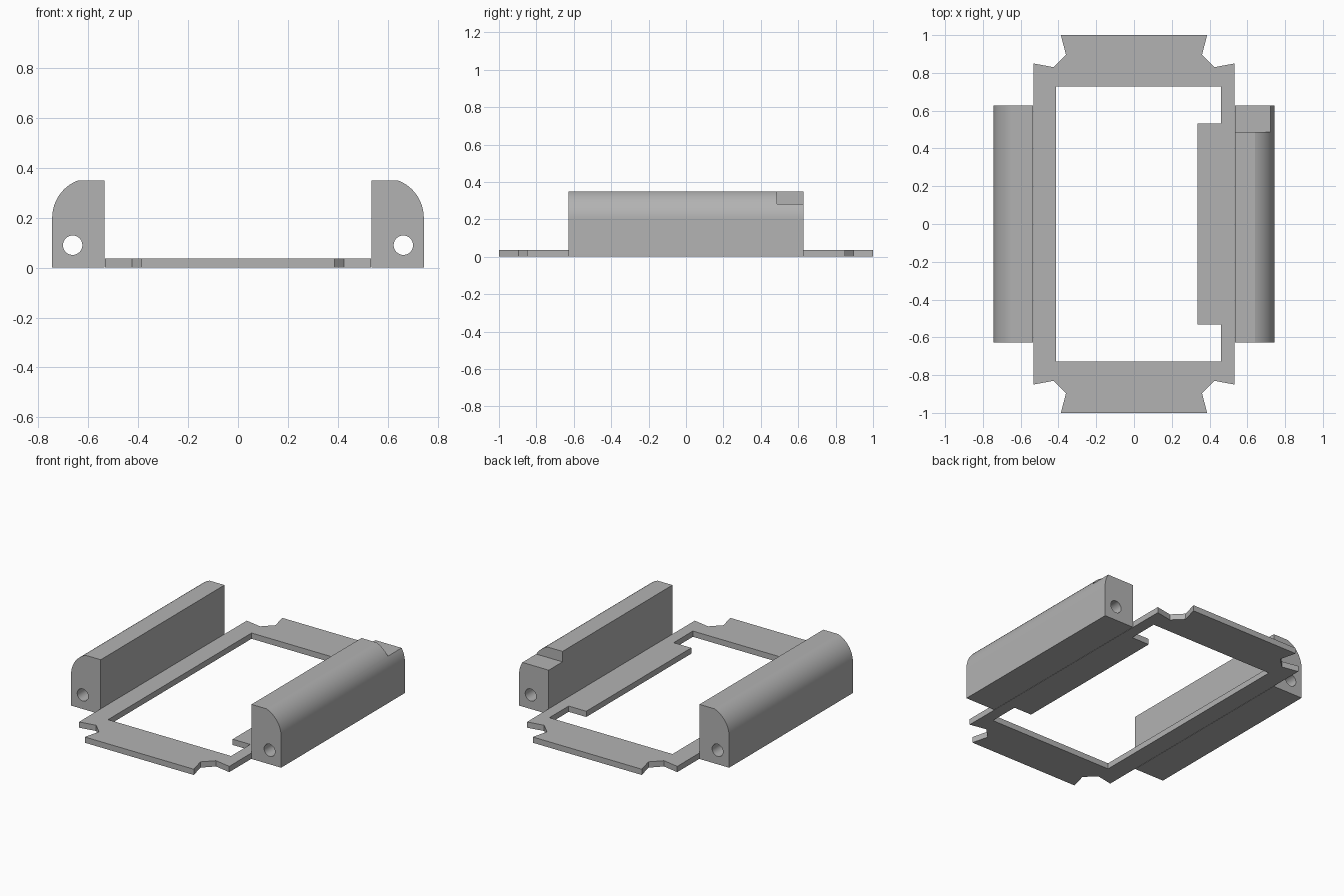
import bpy
import bmesh
import math
from mathutils import Vector

cube = bpy.data.objects.get("Cube")
if cube:
    bpy.data.objects.remove(cube, do_unlink=True)

GREY = (0.45, 0.45, 0.45, 1)
grey = bpy.data.materials.new("plain_grey")
grey.use_nodes = True
grey.diffuse_color = GREY
grey.node_tree.nodes["Principled BSDF"].inputs["Base Color"].default_value = GREY

PLATE_T = 0.037
RAIL_Y = 0.627
RAIL_IN, RAIL_OUT, RAIL_TOP = 0.535, 0.745, 0.35


def prism(name, points, direction):
    """Extrude a flat outline along a direction into a closed solid."""
    bm = bmesh.new()
    face = bm.faces.new([bm.verts.new(p) for p in points])
    result = bmesh.ops.extrude_face_region(bm, geom=[face])
    moved = [v for v in result["geom"] if isinstance(v, bmesh.types.BMVert)]
    bmesh.ops.translate(bm, vec=Vector(direction), verts=moved)
    bmesh.ops.recalc_face_normals(bm, faces=bm.faces)
    mesh = bpy.data.meshes.new(name)
    bm.to_mesh(mesh)
    bm.free()
    obj = bpy.data.objects.new(name, mesh)
    bpy.context.collection.objects.link(obj)
    mesh.materials.append(grey)
    return obj


def cut(obj, cutter):
    """Subtract the cutter and discard it."""
    cutter.hide_render = True
    mod = obj.modifiers.new("cut", "BOOLEAN")
    mod.operation = "DIFFERENCE"
    mod.solver = "EXACT"
    mod.object = cutter
    bpy.ops.object.select_all(action="DESELECT")
    bpy.context.view_layer.objects.active = obj
    obj.select_set(True)
    bpy.ops.object.modifier_apply(modifier=mod.name)
    bpy.data.objects.remove(cutter, do_unlink=True)


def arc(cx, cz, r, start, end, steps):
    return [(cx + r * math.cos(start + (end - start) * i / steps),
             cz + r * math.sin(start + (end - start) * i / steps))
            for i in range(steps + 1)]


# Base frame: one corner outline mirrored into four
corner = [(0.533, 0.85), (0.425, 0.83), (0.36, 0.895), (0.387, 1.0)]
outline = corner + [(-x, y) for x, y in reversed(corner)]
outline += [(-x, -y) for x, y in outline]
frame = prism("base_frame", [(x, y, 0) for x, y in outline], (0, 0, PLATE_T))

# Opening with a tab left standing on the left side
opening = [(-0.413, -0.727), (0.46, -0.727), (0.46, -0.532), (0.335, -0.532),
           (0.335, 0.532), (0.46, 0.532), (0.46, 0.727), (-0.413, 0.727)]
cut(frame, prism("opening_cutter", [(x, y, -0.1) for x, y in opening], (0, 0, 0.3)))

# Side rails: rounded outer shoulder, lengthwise bore
radius, shoulder_z = 0.16, 0.2
shoulder = arc(RAIL_OUT - radius, shoulder_z, radius, 0,
               math.asin((RAIL_TOP - shoulder_z) / radius), 20)
profile = [(RAIL_IN, 0), (RAIL_OUT, 0)] + shoulder + [(RAIL_IN, RAIL_TOP)]
bore = arc(0.663, 0.09, 0.039, 0, math.tau, 32)[:-1]

for side, name in ((1, "left_rail"), (-1, "right_rail")):
    rail = prism(name, [(side * x, -RAIL_Y, z) for x, z in profile],
                 (0, 2 * RAIL_Y, 0))
    cut(rail, prism("bore_cutter", [(side * x, -1, z) for x, z in bore], (0, 2, 0)))
    if side == 1:
        # Step at the back end of the left rail
        step = [(0.4, 0.487, 0.283), (0.9, 0.487, 0.283),
                (0.9, 0.8, 0.283), (0.4, 0.8, 0.283)]
        cut(rail, prism("step_cutter", step, (0, 0, 0.3)))
    bpy.ops.object.shade_smooth_by_angle(angle=math.radians(15))
